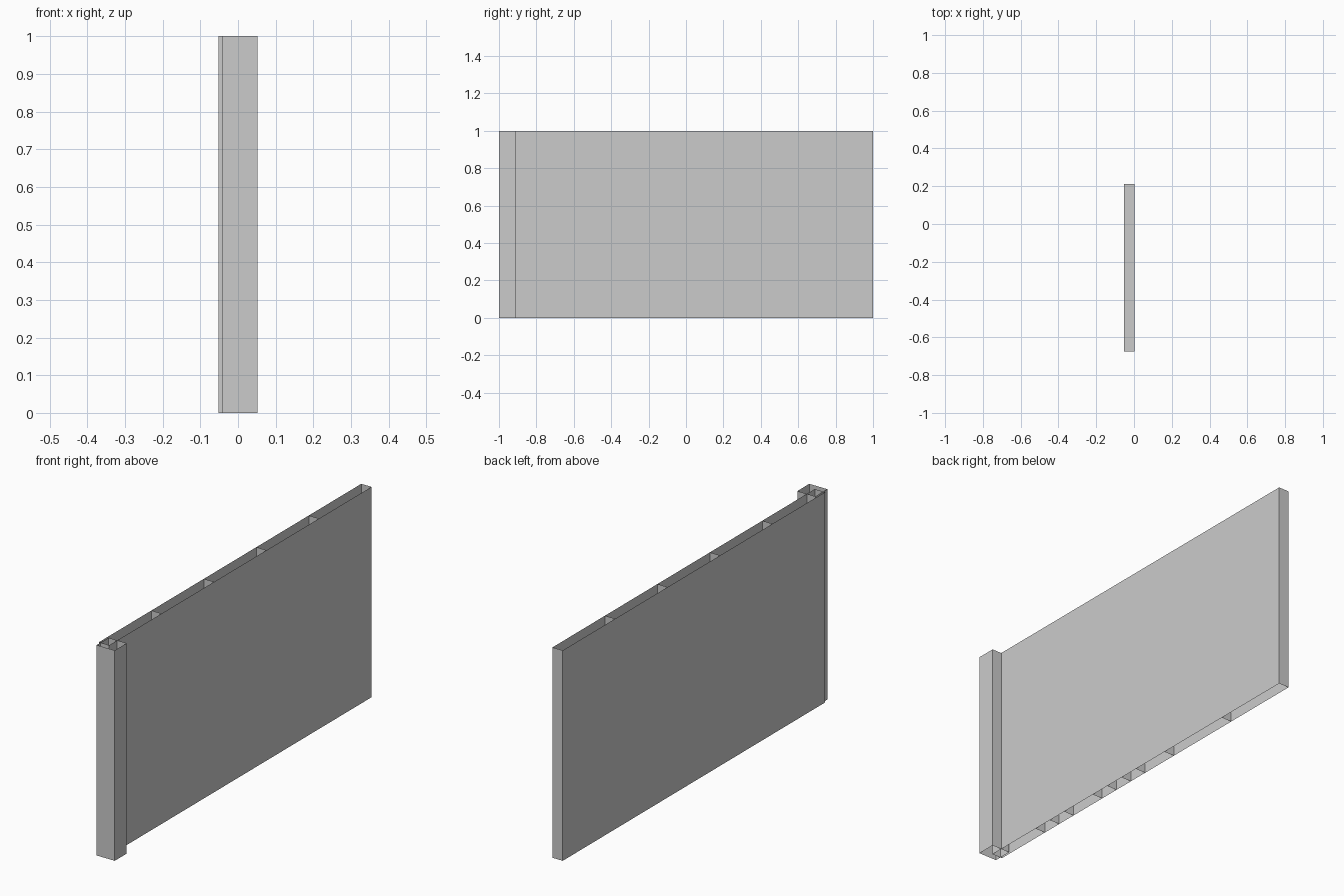
import bpy

cube = bpy.data.objects.get("Cube")
if cube:
    bpy.data.objects.remove(cube, do_unlink=True)

# One plain grey for every sheet
grey = bpy.data.materials.new("plain grey")
grey.use_nodes = True
colour = (0.6, 0.6, 0.6, 1)
grey.diffuse_color = colour
grey.node_tree.nodes["Principled BSDF"].inputs["Base Color"].default_value = colour

HEIGHT = 1.0
LEFT, RIGHT = 0.002, -0.052      # the two faces of the panel
START, END = -0.97, 1.0          # panel length along y
CELLS = 5
CELL = (END - START) / CELLS


def make(name, verts, faces):
    mesh = bpy.data.meshes.new(name)
    mesh.from_pydata(verts, [], faces)
    mesh.materials.append(grey)
    obj = bpy.data.objects.new(name, mesh)
    bpy.context.collection.objects.link(obj)
    return obj


def extrude(name, outline, height, closed=True):
    """Raise an outline into thin upright walls, open above and below."""
    n = len(outline)
    verts = [(x, y, z) for z in (0, height) for x, y in outline]
    faces = [(i, (i + 1) % n, n + (i + 1) % n, n + i)
             for i in range(n if closed else n - 1)]
    return make(name, verts, faces)


def rectangle(x0, x1, y0, y1):
    return [(x0, y0), (x1, y0), (x1, y1), (x0, y1)]


def rib(name, y, height):
    extrude(name, [(RIGHT, y), (LEFT, y)], height, closed=False)


# Long hollow panel and the post along its front edge
extrude("panel_shell", rectangle(RIGHT, LEFT, START, END), HEIGHT)
extrude("front_post", rectangle(-0.043, 0.052, -1.0, -0.91), HEIGHT)

# Full-height ribs dividing the panel into equal cells
for i in range(1, CELLS):
    rib(f"cell_rib_{i}", START + i * CELL, HEIGHT)

# Inner shelf with short ribs below it
SHELF = 0.25
first = START + 0.75 * CELL
last = START + 3 * CELL
make("inner_shelf",
     [(x, y, SHELF) for x, y in rectangle(RIGHT, LEFT, first, last)],
     [(0, 1, 2, 3)])
for i, step in enumerate((0.75, 1.25, 1.75, 2.25, 2.5)):
    rib(f"short_rib_{i + 1}", START + step * CELL, SHELF)
